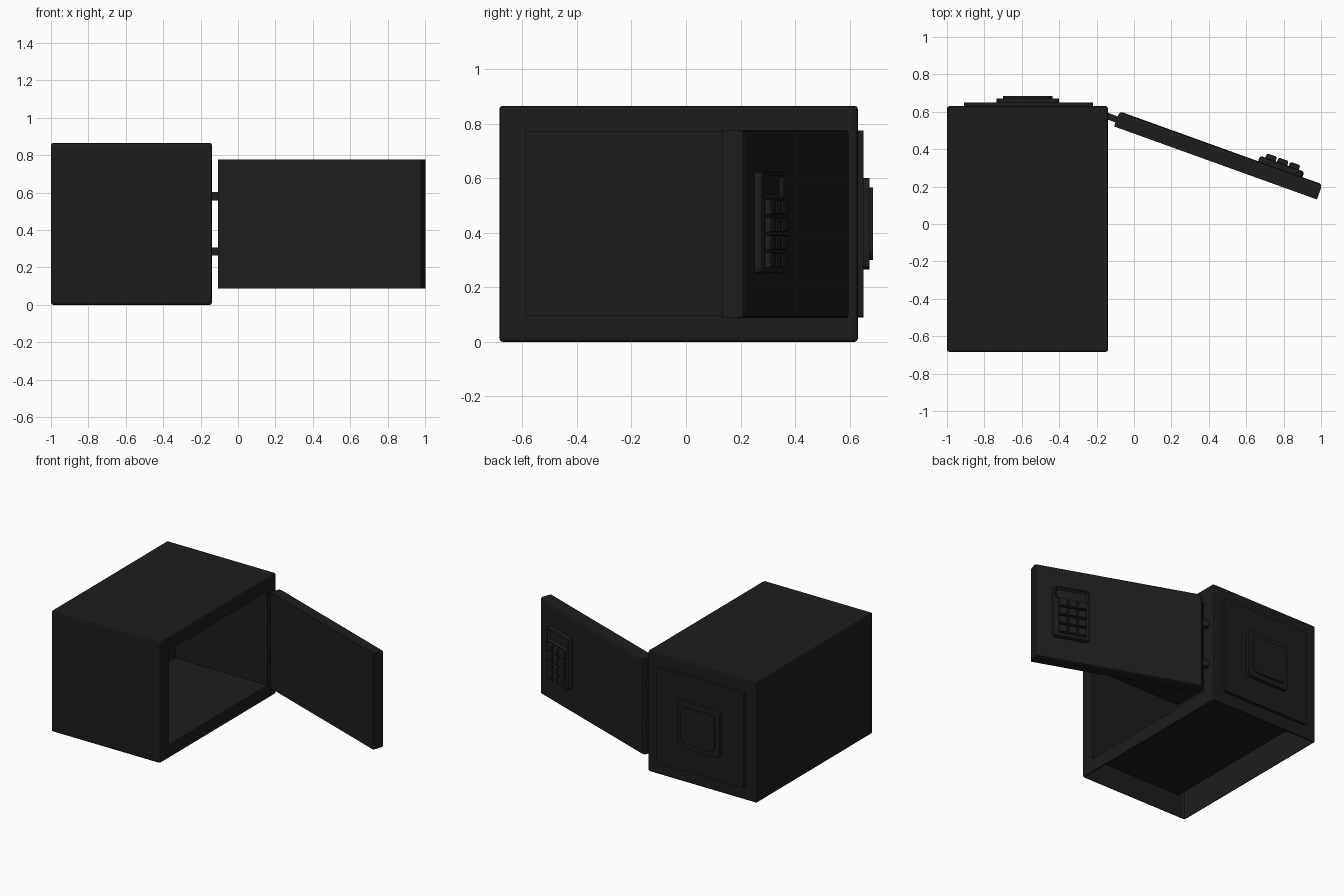
import bpy, bmesh, math
from mathutils import Matrix, Vector

old = bpy.data.objects.get("Cube")
if old:
    bpy.data.objects.remove(old, do_unlink=True)

black = bpy.data.materials.new("matte_black")
black.use_nodes = True
COLOUR = (0.012, 0.012, 0.012, 1)
black.diffuse_color = COLOUR
shader = next(n for n in black.node_tree.nodes if n.type == "BSDF_PRINCIPLED")
shader.inputs["Base Color"].default_value = COLOUR


def add_object(name, bm, matrix=Matrix()):
    mesh = bpy.data.meshes.new(name)
    bm.to_mesh(mesh)
    bm.free()
    mesh.materials.append(black)
    obj = bpy.data.objects.new(name, mesh)
    obj.matrix_world = matrix
    bpy.context.collection.objects.link(obj)
    return obj


def block(lo, hi):
    bm = bmesh.new()
    lo, hi = Vector(lo), Vector(hi)
    bmesh.ops.create_cube(bm, size=1)
    for v in bm.verts:
        v.co = (lo + hi) / 2 + Vector(a * b for a, b in zip(v.co, hi - lo))
    return bm


def bevel(bm, width, keep=lambda e: True, segments=2):
    edges = [e for e in bm.edges if keep(e)]
    bmesh.ops.bevel(bm, geom=edges, offset=width, segments=segments,
                    profile=0.5, affect="EDGES")
    bm.normal_update()


def along_y(e):
    d = e.verts[0].co - e.verts[1].co
    return abs(d.y) > 0.9 * d.length


def back_rim(e):
    top = max(v.co.y for v in e.link_faces[0].verts[:] + e.link_faces[1].verts[:])
    return all(abs(v.co.y - top) < 1e-4 for v in e.verts)


# Body: rounded shell, open underneath, with a deep cavity on the door side
bm = block((-1, -0.684, 0), (-0.139, 0.63, 0.865))
bevel(bm, 0.012)
bmesh.ops.delete(bm, geom=[f for f in bm.faces if f.normal.z < -0.99],
                 context="FACES")
mouth = [f for f in bm.faces if f.normal.x > 0.99]
bmesh.ops.inset_individual(bm, faces=mouth, thickness=0.084, use_even_offset=True)
cavity = bmesh.ops.extrude_discrete_faces(bm, faces=mouth)["faces"]
bmesh.ops.translate(bm, verts=cavity[0].verts[:], vec=(-0.73, 0, 0))
add_object("body_shell", bm)

# Stepped panels on the back
panels = [
    ("back_panel", (-0.91, 0.62, 0.09), (-0.22, 0.65, 0.775), 0.015),
    ("back_plate", (-0.735, 0.64, 0.265), (-0.4, 0.672, 0.6), 0.025),
    ("back_raised_plate", (-0.7, 0.66, 0.3), (-0.435, 0.685, 0.565), 0.04),
]
for name, lo, hi, radius in panels:
    bm = block(lo, hi)
    bevel(bm, radius, along_y, 3)
    add_object(name, bm)

# Door parts share one frame, swung open about the vertical axis
swing = Matrix.Translation((0.447, 0.368, 0)) @ Matrix.Rotation(math.radians(-19.8), 4, "Z")
bm = block((-0.573, -0.043, 0.088), (0.58, 0.043, 0.776))
bevel(bm, 0.018, back_rim)
add_object("door", bm, swing)

for name, z in (("lower_hinge", 0.285), ("upper_hinge", 0.58)):
    bm = block((-0.64, -0.02, z - 0.022), (-0.56, 0.014, z + 0.022))
    add_object(name, bm, swing)

# Keypad base with rounded corners, sloped rim and a sunken screen
bm = block((0.215, 0.035, 0.25), (0.467, 0.074, 0.625))
bevel(bm, 0.02, along_y)
bevel(bm, 0.014, back_rim)
bmesh.ops.bisect_plane(bm, geom=bm.verts[:] + bm.edges[:] + bm.faces[:],
                       plane_co=(0, 0, 0.528), plane_no=(0, 0, 1))
bm.normal_update()
screen = [f for f in bm.faces
          if f.normal.y > 0.99 and f.calc_center_median().z > 0.528]
bmesh.ops.inset_individual(bm, faces=screen, thickness=0.012, depth=-0.016,
                           use_even_offset=True)
add_object("keypad_base", bm, swing)

# Grid of keys
for row in range(4):
    for col in range(3):
        u, z = 0.245 + col * 0.066, 0.272 + row * 0.065
        bm = block((u, 0.065, z), (u + 0.058, 0.099, z + 0.055))
        bevel(bm, 0.01, back_rim)
        add_object(f"key_{row + 1}_{col + 1}", bm, swing)
